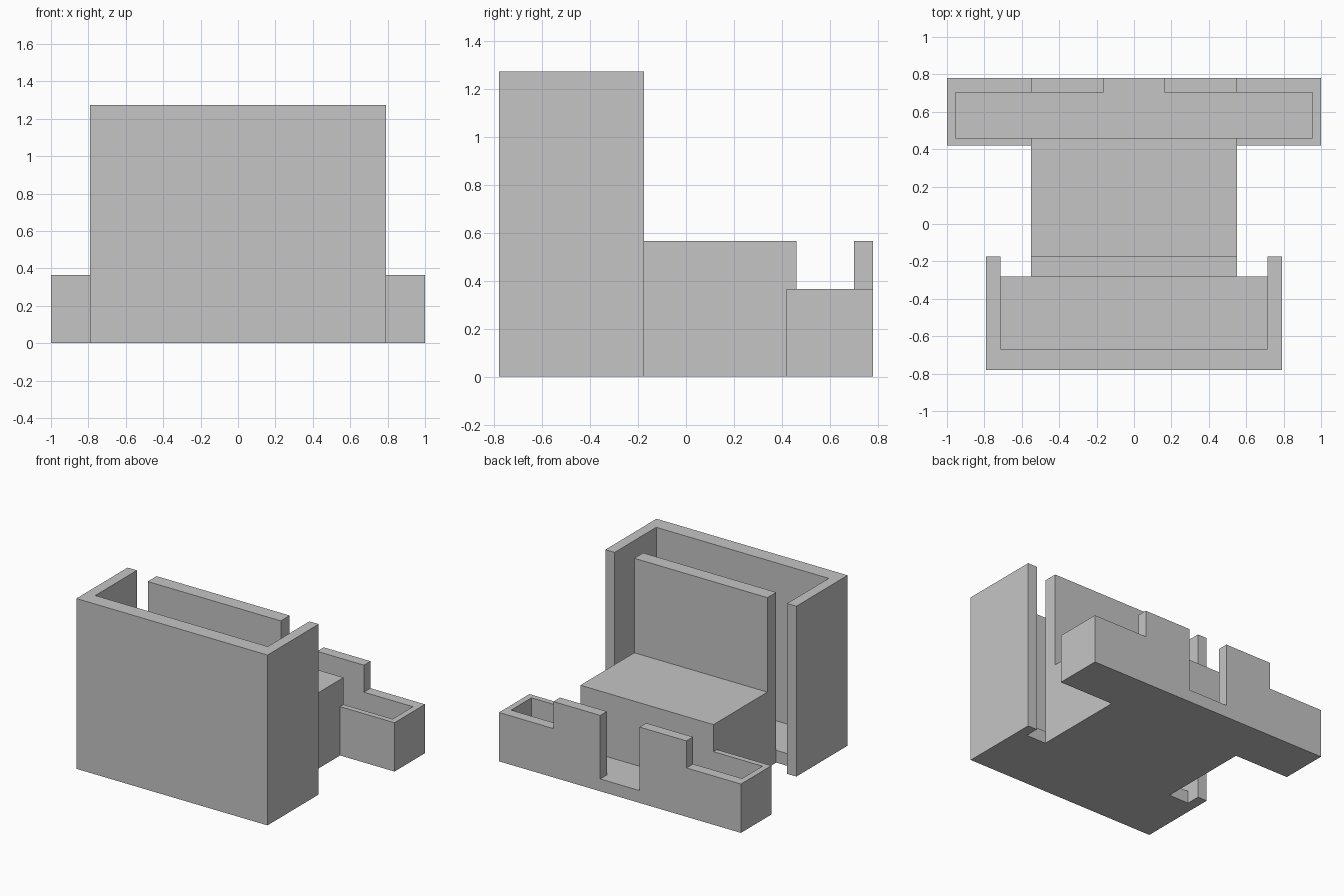
import bpy
import bmesh

cube = bpy.data.objects.get("Cube")
if cube:
    bpy.data.objects.remove(cube, do_unlink=True)

# One plain light grey for every part
grey = bpy.data.materials.new("light_grey")
grey.use_nodes = True
colour = (0.56, 0.56, 0.56, 1)
grey.diffuse_color = colour
grey.node_tree.nodes["Principled BSDF"].inputs["Base Color"].default_value = colour


def extrude_plan(name, outline, bottom, top, mirrored=False):
    """Raise a plan outline from bottom to top, optionally mirrored across x."""
    bm = bmesh.new()
    face = bm.faces.new([bm.verts.new((x, y, bottom)) for x, y in outline])
    raised = bmesh.ops.extrude_face_region(bm, geom=[face])["geom"]
    moved = [v for v in raised if isinstance(v, bmesh.types.BMVert)]
    bmesh.ops.translate(bm, verts=moved, vec=(0, 0, top - bottom))
    bmesh.ops.recalc_face_normals(bm, faces=bm.faces)
    mesh = bpy.data.meshes.new(name)
    bm.to_mesh(mesh)
    bm.free()
    mesh.materials.append(grey)
    obj = bpy.data.objects.new(name, mesh)
    bpy.context.collection.objects.link(obj)
    if mirrored:
        mirror = obj.modifiers.new("Mirror", 'MIRROR')
        mirror.use_mirror_merge = False
    return obj


def rect(x0, x1, y0, y1):
    return [(x0, y0), (x1, y0), (x1, y1), (x0, y1)]


def symmetric(half):
    """Complete a right-hand half outline with its mirror image."""
    return half + [(-x, y) for x, y in reversed(half)]


# Shared measures
END = 0.78
FLOOR, RIM, SEAT, TALL = 0.092, 0.365, 0.567, 1.273
SEAT_X, GAP_X = 0.55, 0.163
TALL_X, TALL_IN_X = 0.79, 0.713
PANEL_FRONT, PANEL_BACK = -0.28, -0.175
TRAY_FRONT, TRAY_IN_FRONT, TRAY_IN_BACK, TRAY_IN_X = 0.42, 0.461, 0.702, 0.955

# Tall U-shaped wall, with the floor inside it
extrude_plan("tall_wall", symmetric([
    (TALL_X, -END), (TALL_X, PANEL_BACK), (TALL_IN_X, PANEL_BACK),
    (TALL_IN_X, -0.667)]), 0, TALL)
extrude_plan("tall_floor", rect(-TALL_IN_X, TALL_IN_X, -0.667, PANEL_FRONT), 0, FLOOR)

# Upright panel and the block behind it
extrude_plan("upright_panel", rect(-SEAT_X, SEAT_X, PANEL_FRONT, PANEL_BACK), 0, TALL)
extrude_plan("seat_block", rect(-SEAT_X, SEAT_X, PANEL_BACK, TRAY_IN_FRONT), 0, SEAT)

# Low tray: floor running out through the gap, rim and raised tabs
extrude_plan("tray_floor", symmetric([
    (TRAY_IN_X, TRAY_IN_FRONT), (TRAY_IN_X, TRAY_IN_BACK),
    (GAP_X, TRAY_IN_BACK), (GAP_X, END)]), 0, FLOOR)
extrude_plan("tray_rim", [
    (SEAT_X, TRAY_FRONT), (1, TRAY_FRONT), (1, END), (GAP_X, END),
    (GAP_X, TRAY_IN_BACK), (TRAY_IN_X, TRAY_IN_BACK),
    (TRAY_IN_X, TRAY_IN_FRONT), (SEAT_X, TRAY_IN_FRONT)], 0, RIM, mirrored=True)
extrude_plan("raised_tab", rect(GAP_X, SEAT_X, TRAY_IN_BACK, END), RIM, SEAT, mirrored=True)
